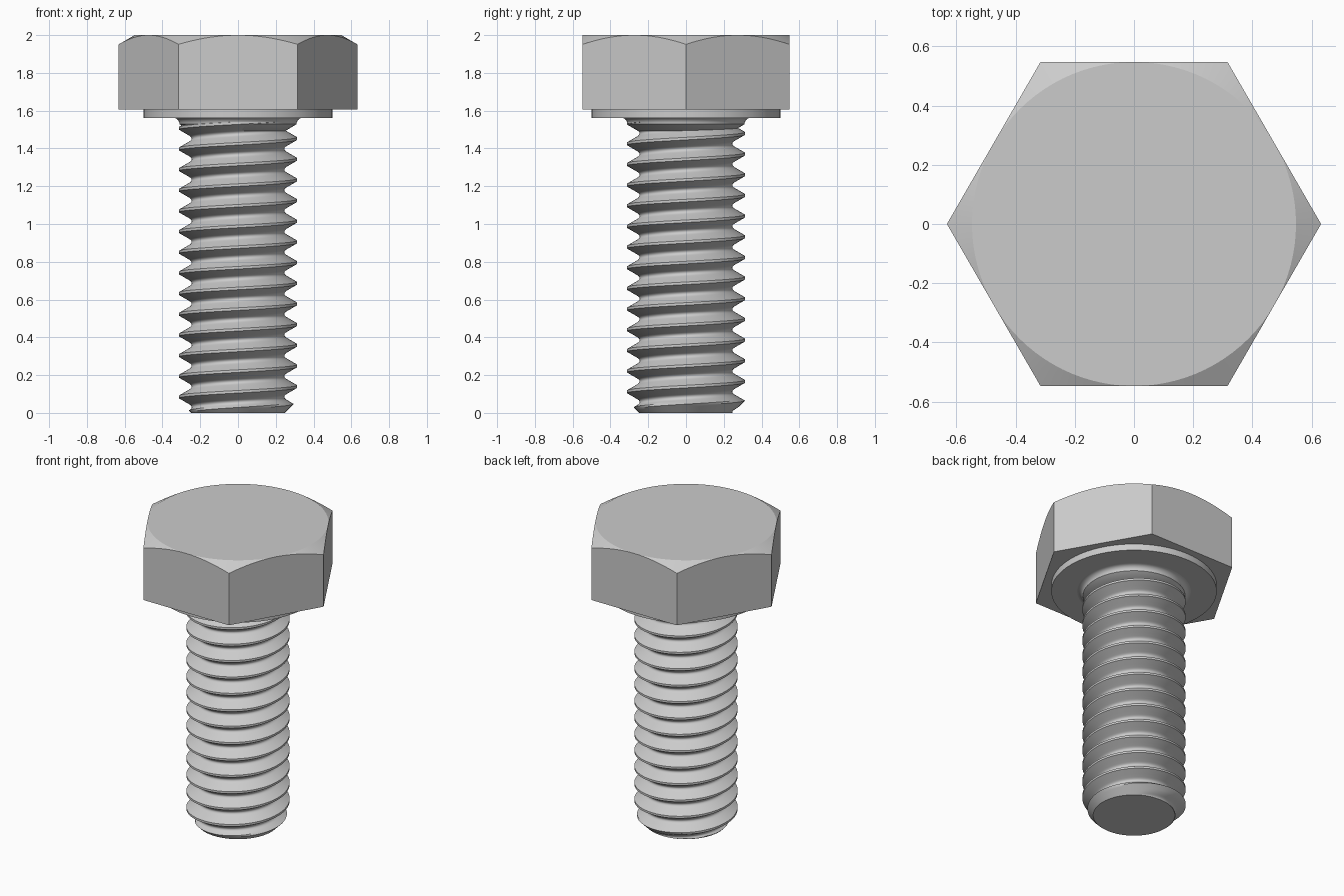
import bpy, bmesh, math
from math import cos, sin, pi, tan

if "Cube" in bpy.data.objects:
    bpy.data.objects.remove(bpy.data.objects["Cube"])

FLAT, HEAD_Z, FACE_Z, TOP = 0.547, 1.605, 1.5625, 2.0
PITCH, START, MAJOR = 0.1094, 0.03, 0.3125
SEG = 72


def finish(name, bm, angle):
    bmesh.ops.remove_doubles(bm, verts=bm.verts, dist=1e-5)
    bmesh.ops.recalc_face_normals(bm, faces=bm.faces)
    mesh = bpy.data.meshes.new(name)
    bm.to_mesh(mesh)
    bm.free()
    ob = bpy.data.objects.new(name, mesh)
    bpy.context.collection.objects.link(ob)
    bpy.ops.object.select_all(action='DESELECT')
    ob.select_set(True)
    bpy.context.view_layer.objects.active = ob
    bpy.ops.object.shade_smooth_by_angle(angle=math.radians(angle))


def lathe(name, profile):
    bm = bmesh.new()
    rings = [[bm.verts.new((r * cos(2 * pi * i / SEG), r * sin(2 * pi * i / SEG), z))
              for i in range(SEG)] for r, z in profile]
    for a, b in zip(rings, rings[1:]):
        for i in range(SEG):
            j = (i + 1) % SEG
            bm.faces.new((a[i], a[j], b[j], b[i]))
    bm.faces.new(rings[0])
    bm.faces.new(rings[-1])
    finish(name, bm, 35)


# Hex head: flats trimmed on top by a 30 degree cone
bm = bmesh.new()
S = 16
N = 6 * S
ring, edge = [], []
for i in range(N):
    a = 2 * pi * i / N
    r = FLAT / cos(a % (pi / 3) - pi / 6)
    z = TOP - (r - FLAT) * tan(pi / 6)
    edge.append(bm.verts.new((r * cos(a), r * sin(a), z)))
    # at the middle of each flat the cone meets the top face
    ring.append(edge[-1] if i % S == S // 2 else
                bm.verts.new((FLAT * cos(a), FLAT * sin(a), TOP)))
corner = FLAT / cos(pi / 6)
base = [bm.verts.new((corner * cos(k * pi / 3), corner * sin(k * pi / 3), HEAD_Z))
        for k in range(6)]
bm.faces.new(base)
bm.faces.new(ring)
for k in range(6):
    arc = [edge[(k * S + i) % N] for i in range(S + 1)]
    bm.faces.new([base[(k + 1) % 6], base[k]] + arc)
for i in range(N):
    j = (i + 1) % N
    quad = dict.fromkeys((edge[i], edge[j], ring[j], ring[i]))
    bm.faces.new(list(quad))
finish("hex_head", bm, 25)

# Washer face under the head
lathe("washer_face", [(0.5, FACE_Z), (0.5, HEAD_Z)])

# Fillet between shank and washer face
fr = 0.034
lathe("neck_fillet", [(0.25, FACE_Z - 0.07), (0.31, FACE_Z - fr)] +
      [(0.31 + fr * (1 - cos(a * pi / 12)), FACE_Z - fr + fr * sin(a * pi / 12))
       for a in range(1, 7)])

# Threaded shank: helical rows clamped to the ends, with a chamfered tip
half = [(0, MAJOR), (0.0625, MAJOR), (0.15, 0.2959), (0.24, 0.2789), (0.34, 0.2599),
        (0.38, 0.2532), (0.42, 0.2487), (0.46, 0.2463), (0.5, 0.2455)]
steps = [-t for t, r in half[-2:0:-1]] + [t for t, r in half]


def thread_radius(angle, z):
    t = (z - START) / PITCH - angle / (2 * pi)
    t = abs(t - round(t))
    for (t0, r0), (t1, r1) in zip(half, half[1:]):
        if t <= t1:
            return min(r0 + (r1 - r0) * (t - t0) / (t1 - t0), 0.247 + z)
    return half[-1][1]


bm = bmesh.new()
K = len(steps)
heights = [START + PITCH * (k + t) for k in range(-3, 17) for t in steps]
cols = []
for i in range(SEG):
    a = 2 * pi * i / SEG
    col = []
    for h in heights:
        z = min(max(h + PITCH * i / SEG, 0), FACE_Z + 0.01)
        r = thread_radius(a, z)
        col.append(bm.verts.new((r * cos(a), r * sin(a), z)))
    cols.append(col)
for i in range(SEG):
    a = cols[i]
    b = cols[i + 1] if i + 1 < SEG else cols[0][K:]
    for m in range(len(heights) - K - 1):
        bm.faces.new((a[m], b[m], b[m + 1], a[m + 1]))
bmesh.ops.remove_doubles(bm, verts=bm.verts, dist=1e-5)
bmesh.ops.holes_fill(bm, edges=[e for e in bm.edges if e.is_boundary], sides=0)
finish("threaded_shank", bm, 35)
